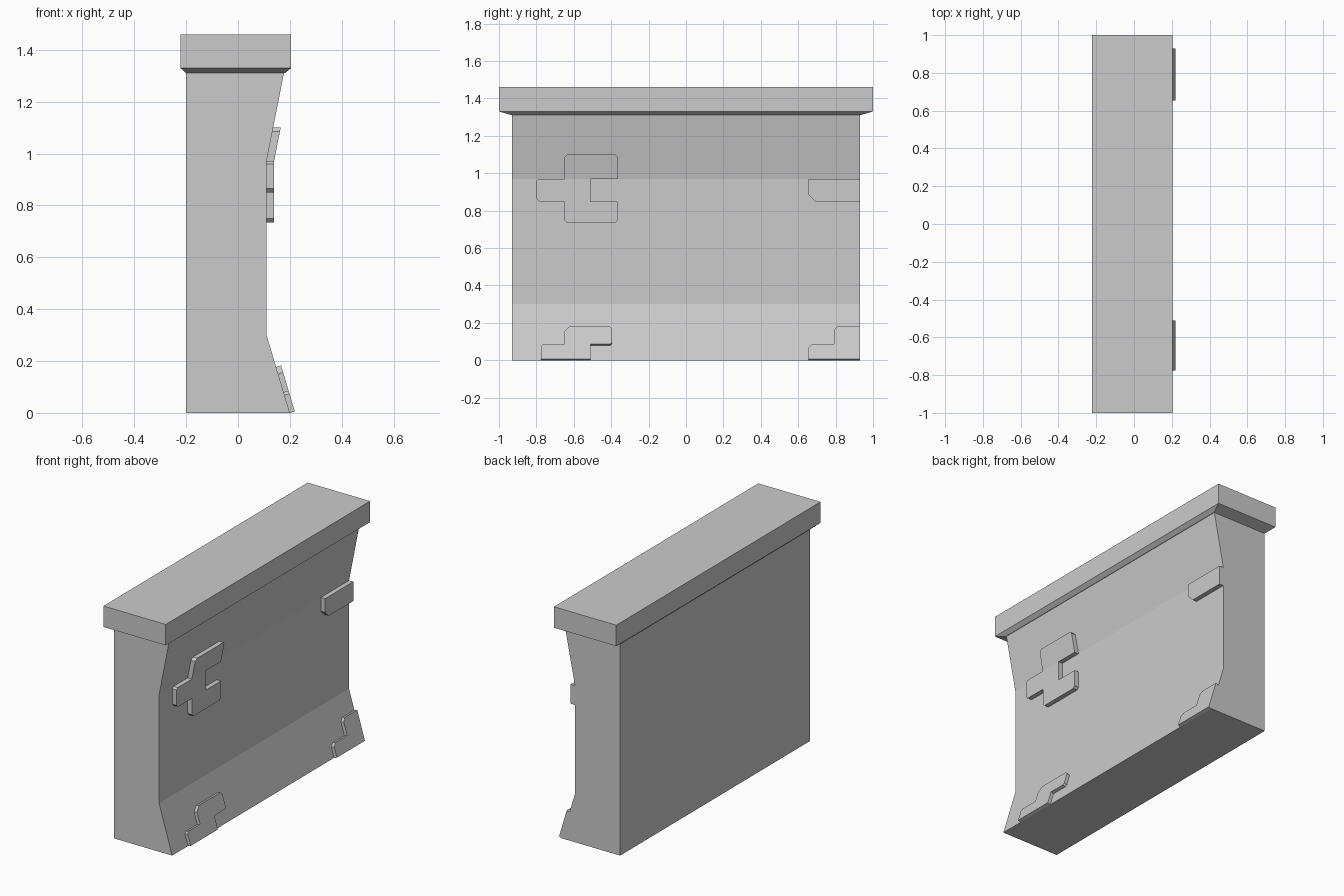
import bpy, bmesh
from mathutils import Vector

if "Cube" in bpy.data.objects:
    bpy.data.objects.remove(bpy.data.objects["Cube"])


def finish(bm, name):
    bmesh.ops.recalc_face_normals(bm, faces=bm.faces)
    me = bpy.data.meshes.new(name)
    bm.to_mesh(me)
    bm.free()
    ob = bpy.data.objects.new(name, me)
    bpy.context.collection.objects.link(ob)
    return ob


# Front surface of the wall as (z, x) points
FRONT = [(0, 0.20), (0.30, 0.11), (0.97, 0.11), (1.31, 0.177)]


def surface_x(z):
    for (z0, x0), (z1, x1) in zip(FRONT, FRONT[1:]):
        if z <= z1:
            return x0 + (x1 - x0) * (z - z0) / (z1 - z0)
    return FRONT[-1][1]


def wall(name, half_y=0.93):
    profile = [(-0.20, 0)] + [(x, z) for z, x in FRONT] + [(-0.20, 1.31)]
    bm = bmesh.new()
    a = [bm.verts.new((x, -half_y, z)) for x, z in profile]
    b = [bm.verts.new((x, half_y, z)) for x, z in profile]
    bm.faces.new(a)
    bm.faces.new(b)
    for i in range(len(a)):
        j = (i + 1) % len(a)
        bm.faces.new((a[i], a[j], b[j], b[i]))
    return finish(bm, name)


def cap(name):
    # Stacked rectangles: (x min, x max, half y, z)
    bm = bmesh.new()
    rings = []
    for x0, x1, hy, z in [(-0.20, 0.18, 0.93, 1.31), (-0.222, 0.205, 1, 1.33),
                          (-0.222, 0.205, 1, 1.46)]:
        rings.append([bm.verts.new(p) for p in
                      [(x0, -hy, z), (x1, -hy, z), (x1, hy, z), (x0, hy, z)]])
    bm.faces.new(rings[0])
    bm.faces.new(rings[-1])
    for r, s in zip(rings, rings[1:]):
        for i in range(4):
            j = (i + 1) % 4
            bm.faces.new((r[i], r[j], s[j], s[i]))
    return finish(bm, name)


def bricks(name, outlines, offset):
    # (y, z) outlines laid on the wall front and raised by the offset;
    # outlines sharing points are welded along their common edge
    bm = bmesh.new()
    off = Vector(offset)
    back, front, edges = {}, {}, []
    for poly in outlines:
        for y, z in poly:
            if (y, z) not in back:
                p = Vector((surface_x(z), y, z))
                back[y, z] = bm.verts.new(p)
                front[y, z] = bm.verts.new(p + off)
        bm.faces.new([front[p] for p in poly])
        bm.faces.new([back[p] for p in reversed(poly)])
        edges += list(zip(poly, poly[1:] + poly[:1]))
    for p, q in edges:
        if (q, p) not in edges:
            bm.faces.new((back[p], back[q], front[q], front[p]))
    return finish(bm, name)


wall("wall_body")
cap("wall_cap")

# Raised brick clusters at mid height
RAISE = (0.029, 0, 0)
cross_top = [(-0.65, 0.97), (-0.51, 0.97), (-0.365, 0.97), (-0.365, 1.088),
             (-0.377, 1.10), (-0.635, 1.10), (-0.65, 1.085)]
cross_low = [(-0.80, 0.865), (-0.785, 0.85), (-0.65, 0.85), (-0.65, 0.75),
             (-0.635, 0.735), (-0.377, 0.735), (-0.365, 0.747), (-0.365, 0.85),
             (-0.51, 0.85), (-0.51, 0.97), (-0.65, 0.97), (-0.788, 0.97),
             (-0.80, 0.96)]
bricks("brick_cluster_middle", [cross_top, cross_low], RAISE)
bricks("brick_middle_end", [[(0.655, 0.885), (0.69, 0.85), (0.93, 0.85),
                             (0.93, 0.97), (0.655, 0.97)]], RAISE)

# Raised brick clusters on the sloped foot
SLOPE = (0.019, 0, 0.006)
bricks("brick_cluster_foot", [[(-0.775, 0), (-0.51, 0), (-0.51, 0.08),
                               (-0.405, 0.08), (-0.395, 0.09), (-0.395, 0.162),
                               (-0.41, 0.177), (-0.62, 0.177), (-0.65, 0.15),
                               (-0.65, 0.08), (-0.763, 0.08), (-0.775, 0.068)]], SLOPE)
bricks("brick_foot_end", [[(0.655, 0), (0.93, 0), (0.93, 0.177), (0.81, 0.177),
                           (0.79, 0.157), (0.79, 0.08), (0.675, 0.08),
                           (0.655, 0.062)]], SLOPE)
